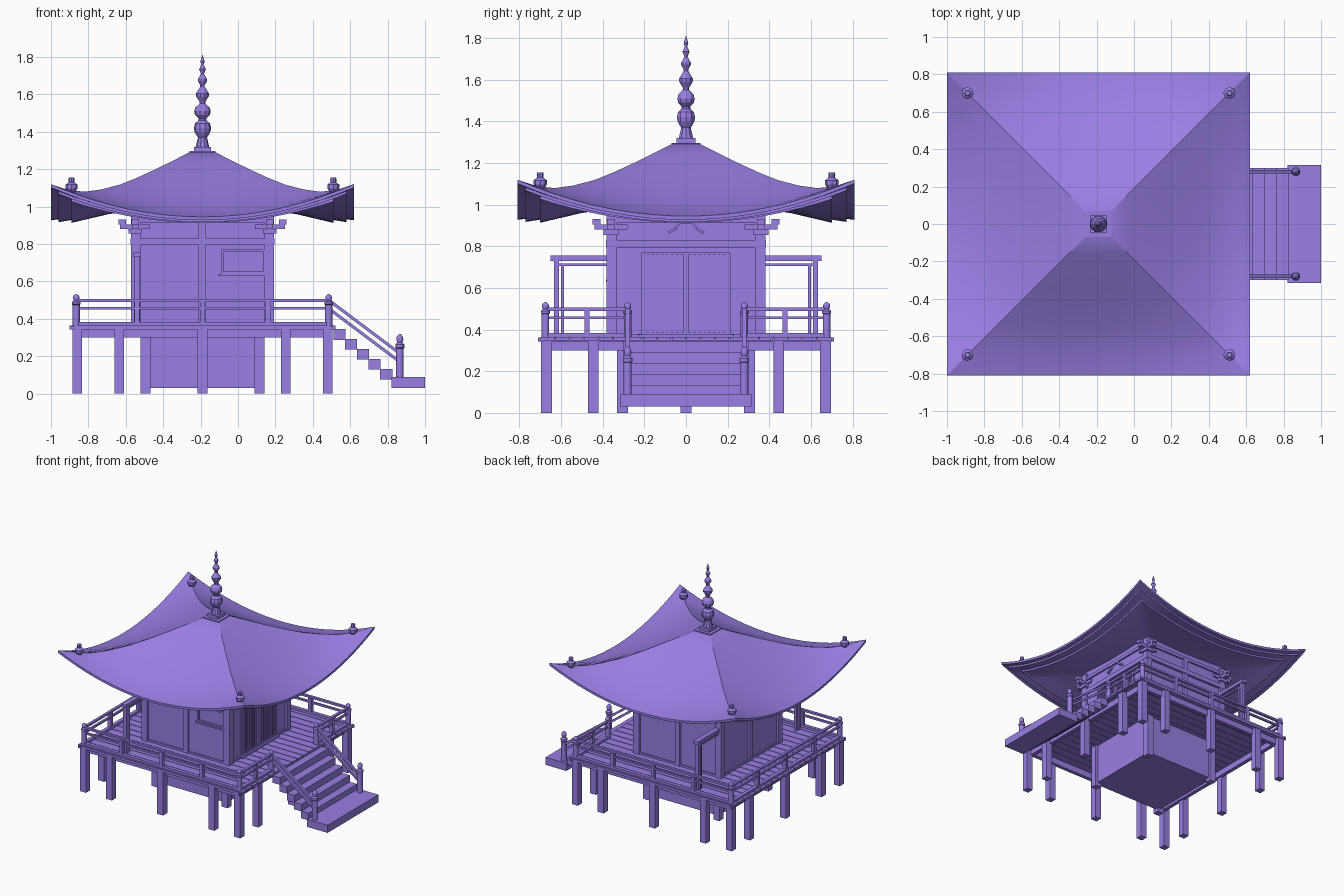
import bpy, bmesh, math
from mathutils import Vector, Matrix

if "Cube" in bpy.data.objects:
    bpy.data.objects.remove(bpy.data.objects["Cube"])

CX = -0.19  # x of the hall's centre; all coordinates below are relative to it
mat = bpy.data.materials.new("purple")
mat.diffuse_color = (0.32, 0.21, 0.78, 1)
mat.use_nodes = True
mat.node_tree.nodes["Principled BSDF"].inputs["Base Color"].default_value = mat.diffuse_color


def finish(name, bm, smooth=None):
    bmesh.ops.recalc_face_normals(bm, faces=bm.faces[:])
    me = bpy.data.meshes.new(name)
    bm.to_mesh(me)
    bm.free()
    me.materials.append(mat)
    ob = bpy.data.objects.new(name, me)
    ob.location.x = CX
    bpy.context.collection.objects.link(ob)
    if smooth:
        bpy.ops.object.select_all(action='DESELECT')
        ob.select_set(True)
        bpy.context.view_layer.objects.active = ob
        bpy.ops.object.shade_smooth_by_angle(angle=math.radians(smooth))
    return ob


def boxes(name, items):
    """One object from boxes given as (x0, x1, y0, y1, z0, z1)."""
    bm = bmesh.new()
    for x0, x1, y0, y1, z0, z1 in items:
        m = Matrix.Translation(((x0 + x1) / 2, (y0 + y1) / 2, (z0 + z1) / 2)) @ Matrix.Diagonal(
            (abs(x1 - x0), abs(y1 - y0), abs(z1 - z0), 1))
        bmesh.ops.create_cube(bm, size=1, matrix=m)
    return finish(name, bm)


def side(k, u0, u1, d0, d1, z0, z1):
    """Box on side k (0 right, 1 back, 2 left, 3 front): u along it, d outward."""
    return [(d0, d1, u0, u1, z0, z1), (-u1, -u0, d0, d1, z0, z1),
            (-d1, -d0, -u1, -u0, z0, z1), (u0, u1, -d1, -d0, z0, z1)][k]


def post(x, y, w, z0, z1):
    return (x - w / 2, x + w / 2, y - w / 2, y + w / 2, z0, z1)


def lathe(name, profile, places, n=10, smooth=None):
    bm = bmesh.new()
    for px, py, pz in places:
        rings = [[bm.verts.new((px + r * math.cos(math.tau * i / n), py + r * math.sin(math.tau * i / n), pz + z))
                  for i in range(n)] for r, z in profile]
        for a, b in zip(rings, rings[1:]):
            for i in range(n):
                bm.faces.new((a[i], a[(i + 1) % n], b[(i + 1) % n], b[i]))
        bm.faces.new(rings[0])
        bm.faces.new(rings[-1])
    return finish(name, bm, smooth)


def beams(name, segs, w, h):
    """Sloping square bars between pairs of points lying in a vertical plane."""
    bm = bmesh.new()
    for a, b in segs:
        a, b = Vector(a), Vector(b)
        m = Matrix.Translation((a + b) / 2) @ (b - a).to_track_quat('X', 'Z').to_matrix().to_4x4()
        bmesh.ops.create_cube(bm, size=1, matrix=m @ Matrix.Diagonal(((b - a).length, w, h, 1)))
    return finish(name, bm)


# Curved roof: a square profile sweep whose corners lift upward
roof = [(.07, 1.29), (.16, 1.243), (.25, 1.195), (.35, 1.14), (.44, 1.09), (.54, 1.04), (.63, .997),
        (.72, .966), (.81, .945), (.81, .927), (.77, .932), (.77, .917), (.70, .928), (.70, .913),
        (.62, .932), (.50, .96), (.35, .98)]
N = 20
bm = bmesh.new()
rings = []
for r, z in roof:
    ring = []
    for k in range(4):
        for i in range(N):
            s = -1 + 2 * i / N
            x, y = [(r, s * r), (-s * r, r), (-r, -s * r), (s * r, -r)][k]
            ring.append(bm.verts.new((x, y, z + .175 * (r / .81) ** 3 * s * s)))
    rings.append(ring)
for a, b in zip(rings, rings[1:]):
    for i in range(4 * N):
        j = (i + 1) % (4 * N)
        bm.faces.new((a[i], a[j], b[j], b[i]))
bm.faces.new(rings[0])
finish("roof", bm, 30)

# Spire and corner ornaments
boxes("spire_base", [post(0, 0, .14, 1.28, 1.297), post(0, 0, .09, 1.295, 1.32)])
lathe("spire", [(.036, 1.32), (.024, 1.37), (.03, 1.378), (.043, 1.4), (.046, 1.42), (.04, 1.445), (.022, 1.46),
                (.022, 1.472), (.04, 1.49), (.044, 1.51), (.038, 1.53), (.016, 1.55), (.016, 1.562), (.034, 1.59),
                (.035, 1.605), (.012, 1.64), (.012, 1.65), (.025, 1.672), (.024, 1.682), (.008, 1.71),
                (.018, 1.735), (.006, 1.76), (.012, 1.775), (.001, 1.81)], [(0, 0, 0)])
lathe("roof_corner_ornament", [(.016, -.02), (.022, .01), (.032, .025), (.032, .045), (.015, .058), (.017, .075),
                               (.014, .083)],
      [(sx * .70, sy * .70, 1.072) for sx in (-1, 1) for sy in (-1, 1)], 8)

# Hall walls, posts and bands
boxes("hall_walls", [post(0, 0, .73, .35, 1.0)])
S4 = range(4)
boxes("corner_post", [post(sx * .357, sy * .357, .05, .36, .97) for sx in (-1, 1) for sy in (-1, 1)])
boxes("wall_bands", [side(k, -.385, .385, .36, .385, .795, .83) for k in S4]
      + [side(k, -.375, .375, .36, .375, .36, .38) for k in S4]
      + [side(k, -.38, .38, .36, .378, .915, .94) for k in S4])
boxes("middle_post", [side(k, -.02, .02, .36, .38, .36, .93) for k in (1, 2, 3)])
boxes("corner_brackets", [b for sx in (-1, 1) for sy in (-1, 1) for b in (
    post(sx * .36, sy * .36, .07, .855, .88),
    (sx * .36 - .08, sx * .36 + .08, sy * .36 - .018, sy * .36 + .018, .88, .905),
    (sx * .36 - .018, sx * .36 + .018, sy * .36 - .08, sy * .36 + .08, .88, .905),
    post(sx * .43, sy * .36, .04, .905, .93), post(sx * .36, sy * .43, .04, .905, .93))])

# Arched strut above the door
arch = [(.385 - .012, y, z) for y, z in ((-.085, .865), (-.05, .885), (-.03, .915), (.03, .915), (.05, .885), (.085, .865))]
beams("arched_strut", list(zip(arch, arch[1:])), .02, .012)

# Slatted double door on the right side
boxes("door_frame", [(.36, .376, y - .008, y + .008, .37, .77) for y in (-.205, -.005, .005, .205)]
      + [(.36, .376, -.21, .21, z, z + .014) for z in (.375, .758)] + [(.36, .39, -.23, .23, .362, .377)])
boxes("door_slats", [(.36, .372, s * (.03 + i * .0235) - .006, s * (.03 + i * .0235) + .006, .385, .76)
                     for s in (-1, 1) for i in range(8)])

# Window on the front side
boxes("window_frame", [(.10, .335, -.378, -.36, .76, .772), (.10, .335, -.378, -.36, .64, .652),
                       (.10, .112, -.378, -.36, .65, .765), (.323, .335, -.378, -.36, .65, .765),
                       (.085, .345, -.385, -.36, .628, .64)])

# Side screens at the rear of the hall
boxes("side_screen", [b for s in (-1, 1) for b in (
    (-.365, -.335, s * .61, s * .635, .36, .735), (-.36, -.34, s * .585, s * .60, .36, .715),
    (-.37, -.33, s * .37, s * .65, .73, .755), (-.36, -.34, s * .37, s * .61, .705, .718))])

# Lower core with its corner posts
boxes("lower_core", [post(0, 0, .62, .03, .35)])
boxes("core_post", [post(sx * .305, sy * .305, .052, 0, .345) for sx in (-1, 1) for sy in (-1, 1)])

# Deck of planks on beams and perimeter posts
P = 20
boxes("deck_planks", [(-.71, .71, -.70 + 1.4 * i / P + .0025, -.70 + 1.4 * (i + 1) / P - .0025, .347, .365)
                      for i in range(P)])
boxes("deck_rim", [side(k, -.71, .71, .685, .702, .343, .362) for k in S4])
boxes("deck_beams", [side(k, -.66, .66, .63, .66, .30, .347) for k in S4])
boxes("deck_post", [post(sx * .67, sy * .67, .052, 0, .347) for sx in (-1, 1) for sy in (-1, 1)]
      + [side(k, u - .026, u + .026, .644, .696, 0, .347) for k in S4 for u in (-.445, 0, .445)])

# Railing around the deck, open at the stairs
spans = [(0, -.67, -.28), (0, .28, .67)] + [(k, -.67, .67) for k in (1, 2, 3)]
boxes("railing_bars", [side(k, a, b, .675 - w, .675 + w, z, z + h) for k, a, b in spans
                       for z, w, h in ((.49, .01, .015), (.45, .008, .014), (.365, .014, .018))])
boxes("railing_short_post", [side(k, u - .014, u + .014, .661, .689, .365, .492)
                             for k in (1, 2, 3) for u in (-.35, 0, .35)]
      + [side(0, s * .475 - .012, s * .475 + .012, .663, .687, .365, .492) for s in (-1, 1)])
cap = [(.019, 0), (.019, .115), (.023, .118), (.023, .13), (.013, .138), (.018, .15), (.016, .162), (.004, .172)]
lathe("railing_post", cap, [(sx * .675, sy * .675, .36) for sx in (-1, 1) for sy in (-1, 1)]
      + [(.675, s * .28, .36) for s in (-1, 1)], 10, 40)

# Stairs with landing slab and sloping handrails
boxes("stair_step", [(.70 + i * .0625, .765 + i * .0625, -.30, .30, .288 - i * .053, .345 - i * .053) for i in range(5)])
boxes("stair_landing", [(1.01, 1.19, -.315, .315, .03, .09)])
lathe("stair_post", [(r * 1.05, z * 1.36) for r, z in cap], [(1.055, s * .28, .085) for s in (-1, 1)], 10, 40)
beams("stair_handrail", [((.675, s * .28, z), (1.055, s * .28, z - .285))
                         for s in (-1, 1) for z in (.50, .455)], .02, .016)
